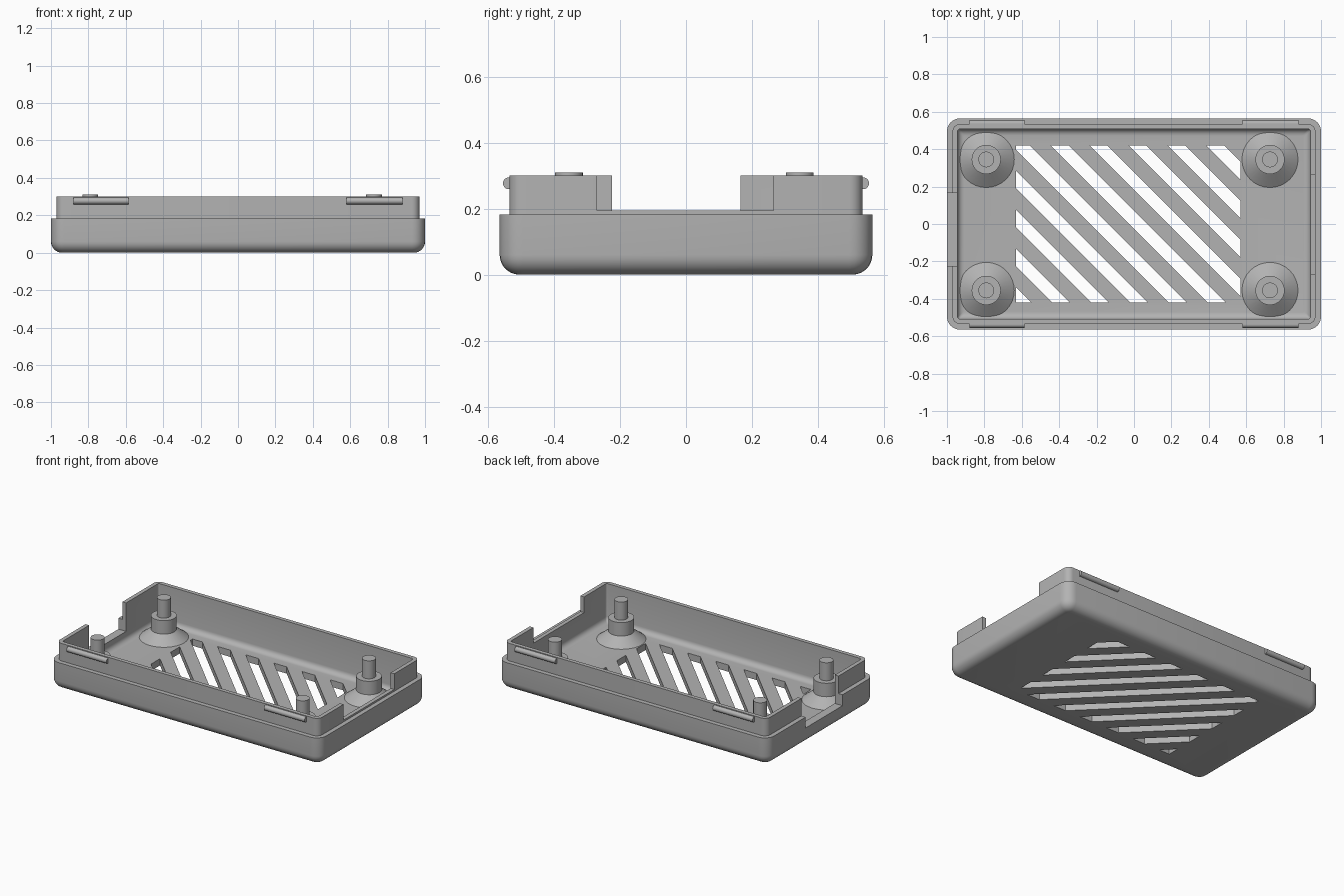
import bpy, bmesh, math
from mathutils import Vector

if "Cube" in bpy.data.objects:
    bpy.data.objects.remove(bpy.data.objects["Cube"])

grey = bpy.data.materials.new("plain grey")
grey.diffuse_color = (0.45, 0.45, 0.45, 1)
grey.use_nodes = True
grey.node_tree.nodes["Principled BSDF"].inputs["Base Color"].default_value = grey.diffuse_color


def make(name, bm, smooth=True):
    bmesh.ops.recalc_face_normals(bm, faces=bm.faces)
    me = bpy.data.meshes.new(name)
    bm.to_mesh(me)
    bm.free()
    ob = bpy.data.objects.new(name, me)
    bpy.context.collection.objects.link(ob)
    me.materials.append(grey)
    return ob


def smooth(ob):
    bpy.ops.object.select_all(action='DESELECT')
    ob.select_set(True)
    bpy.context.view_layer.objects.active = ob
    bpy.ops.object.shade_smooth_by_angle(angle=math.radians(30))


def rounded_rect(hx, hy, r, n=6):
    pts = []
    for k, (sx, sy) in enumerate([(1, 1), (-1, 1), (-1, -1), (1, -1)]):
        for i in range(n + 1):
            a = math.pi / 2 * (k + i / n)
            pts.append((sx * (hx - r) + r * math.cos(a), sy * (hy - r) + r * math.sin(a)))
    return pts


def prism(bm, pts, z0, z1):
    a = [bm.verts.new((x, y, z0)) for x, y in pts]
    b = [bm.verts.new((x, y, z1)) for x, y in pts]
    bm.faces.new(a[::-1])
    bm.faces.new(b)
    for i in range(len(pts)):
        j = (i + 1) % len(pts)
        bm.faces.new((a[i], a[j], b[j], b[i]))


def clip(pts, lim, sign):
    """keep the part of a polygon where sign * (x + y - lim) >= 0"""
    out = []
    for p, q in zip(pts, pts[1:] + pts[:1]):
        dp, dq = sign * (p[0] + p[1] - lim), sign * (q[0] + q[1] - lim)
        if dp >= 0:
            out.append(p)
        if dp * dq < 0:
            t = dp / (dp - dq)
            out.append((p[0] + t * (q[0] - p[0]), p[1] + t * (q[1] - p[1])))
    return out


# tray shell: rounded loops going up the outside, over the lip, down the inside
X, Y, FLOOR = 1.0, 0.565, 0.045
R, F = 0.06, 0.035
sections = []
for i in range(8):
    a = math.pi / 2 * i / 7
    sections.append((R * (1 - math.sin(a)), R * (1 - math.cos(a))))
sections += [(0, 0.183), (0.03, 0.183), (0.03, 0.30), (0.057, 0.30)]
for i in range(6):
    a = math.pi / 2 * i / 5
    sections.append((0.057 + F * (1 - math.cos(a)), FLOOR + F * (1 - math.sin(a))))
bm = bmesh.new()
loops = []
for d, z in sections:
    pts = rounded_rect(X - d, Y - d, max(0.07 - d, 0.01))
    loops.append([bm.verts.new((x, y, z)) for x, y in pts])
for a, b in zip(loops, loops[1:]):
    for i in range(len(a)):
        j = (i + 1) % len(a)
        bm.faces.new((a[i], a[j], b[j], b[i]))
bm.faces.new(loops[0][::-1])
bm.faces.new(loops[-1])
tray = make("tray", bm)

# cutters: diagonal vent slots and the two end notches
bm = bmesh.new()
x0, x1, y0, y1 = -0.63, 0.57, -0.42, 0.42
for k in range(-6, 7):
    u = -0.025 + 0.208 * k
    poly = clip(clip([(x0, y0), (x1, y0), (x1, y1), (x0, y1)], u, 1), u + 0.095, -1)
    if len(poly) > 2:
        prism(bm, poly, -0.1, 0.1)
prism(bm, [(-1.1, -0.225), (-0.9, -0.225), (-0.9, 0.165), (-1.1, 0.165)], 0.11, 0.5)
prism(bm, [(0.9, -0.27), (1.1, -0.27), (1.1, 0.265), (0.9, 0.265)], 0.195, 0.5)
cutter = make("cutter", bm)
cutter.hide_render = True
mod = tray.modifiers.new("cut", 'BOOLEAN')
mod.operation, mod.solver, mod.object = 'DIFFERENCE', 'EXACT', cutter
bpy.context.view_layer.objects.active = tray
bpy.ops.object.modifier_apply(modifier="cut")
bpy.data.objects.remove(cutter)
smooth(tray)

# corner mounting posts: flared foot, collar and pin
profile = [(0.15, FLOOR - 0.005), (0.15, FLOOR), (0.078, 0.10), (0.078, 0.19), (0.042, 0.19), (0.042, 0.31)]
N = 32
for cx in (-0.79, 0.727):
    for cy in (-0.355, 0.345):
        bm = bmesh.new()
        rings = [[bm.verts.new((cx + r * math.cos(2 * math.pi * i / N), cy + r * math.sin(2 * math.pi * i / N), z))
                  for i in range(N)] for r, z in profile]
        for a, b in zip(rings, rings[1:]):
            for i in range(N):
                bm.faces.new((a[i], a[(i + 1) % N], b[(i + 1) % N], b[i]))
        bm.faces.new(rings[0][::-1])
        bm.faces.new(rings[-1])
        smooth(make("mounting_post", bm))

# snap ridges on the long sides of the lip
for xa, xb in ((-0.88, -0.585), (0.58, 0.88)):
    for s in (-1, 1):
        bm = bmesh.new()
        ends = []
        for x in (xa, xb):
            ring = [(0.525, 0.26)]
            ring += [(0.537 + 0.018 * math.cos(a), 0.277 + 0.018 * math.sin(a))
                     for a in (math.pi * (i / 10 - 0.5) for i in range(11))]
            ring += [(0.525, 0.294)]
            ends.append([bm.verts.new((x, s * y, z)) for y, z in ring])
        a, b = ends
        for i in range(len(a)):
            j = (i + 1) % len(a)
            bm.faces.new((a[i], a[j], b[j], b[i]))
        bm.faces.new(a)
        bm.faces.new(b)
        smooth(make("snap_ridge", bm))
